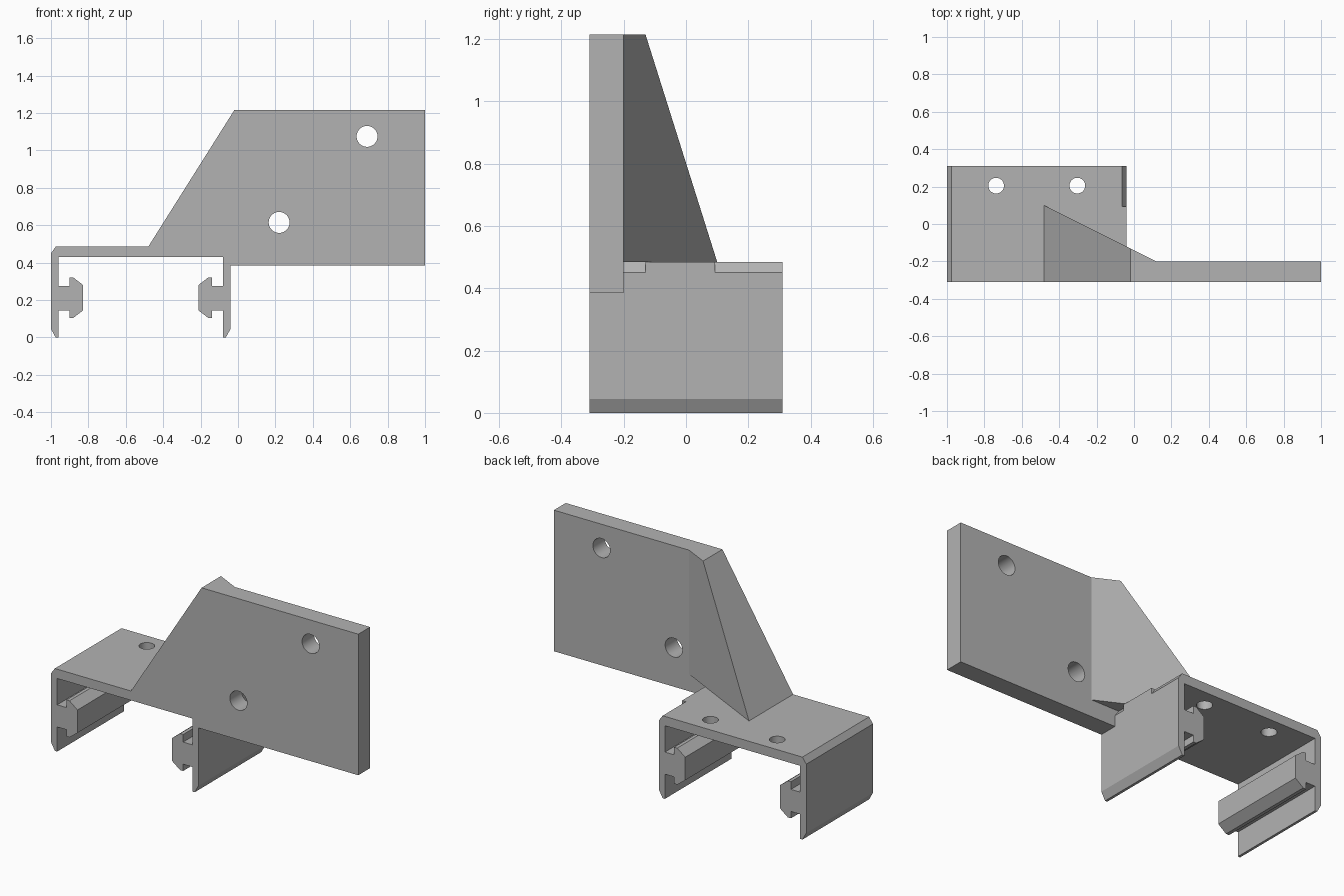
import bpy
import bmesh
from math import pi, radians
from mathutils import Matrix

cube = bpy.data.objects.get("Cube")
if cube:
    bpy.data.objects.remove(cube, do_unlink=True)

grey = bpy.data.materials.new("plain_grey")
grey.use_nodes = True
GREY = (0.45, 0.45, 0.45, 1)
grey.diffuse_color = GREY
grey.node_tree.nodes["Principled BSDF"].inputs["Base Color"].default_value = GREY

FRONT, BACK = -0.31, 0.31
PLATE_BACK = -0.20
TOP, ROOF, UNDER = 1.215, 0.485, 0.43
MID = -0.52  # centre of the clip


def finish(name, bm):
    bmesh.ops.recalc_face_normals(bm, faces=bm.faces)
    mesh = bpy.data.meshes.new(name)
    bm.to_mesh(mesh)
    bm.free()
    mesh.materials.append(grey)
    obj = bpy.data.objects.new(name, mesh)
    bpy.context.collection.objects.link(obj)
    return obj


def extrude_y(name, profile, y0, y1):
    """Extrude an x-z outline from y0 to y1."""
    bm = bmesh.new()
    face = bm.faces.new([bm.verts.new((x, y0, z)) for x, z in profile])
    geom = bmesh.ops.extrude_face_region(bm, geom=[face])["geom"]
    verts = [g for g in geom if isinstance(g, bmesh.types.BMVert)]
    bmesh.ops.translate(bm, verts=verts, vec=(0, y1 - y0, 0))
    return finish(name, bm)


def hull(name, points):
    bm = bmesh.new()
    for p in points:
        bm.verts.new(p)
    bmesh.ops.convex_hull(bm, input=bm.verts)
    bmesh.ops.dissolve_limit(bm, angle_limit=radians(0.5),
                             verts=bm.verts, edges=bm.edges)
    return finish(name, bm)


def cylinder(name, centre, radius, depth, turn):
    bm = bmesh.new()
    bmesh.ops.create_cone(bm, cap_ends=True, segments=40, radius1=radius,
                          radius2=radius, depth=depth,
                          matrix=Matrix.Translation(centre) @ Matrix.Rotation(turn, 4, 'X'))
    return finish(name, bm)


def combine(target, tool, operation):
    mod = target.modifiers.new(operation.lower(), 'BOOLEAN')
    mod.operation = operation
    mod.solver = 'EXACT'
    mod.object = tool
    bpy.context.view_layer.objects.active = target
    bpy.ops.object.modifier_apply(modifier=mod.name)
    bpy.data.objects.remove(tool, do_unlink=True)


# Channel clip with an inward T-shaped rail on each leg
half = [(-0.975, ROOF), (-1, 0.45), (-1, 0.045), (-0.975, 0), (-0.96, 0),
        (-0.96, 0.145), (-0.90, 0.145), (-0.90, 0.105), (-0.88, 0.105),
        (-0.828, 0.145), (-0.828, 0.28), (-0.88, 0.32), (-0.90, 0.32),
        (-0.90, 0.275), (-0.96, 0.275), (-0.96, UNDER)]
mirrored = [(2 * MID - x, z) for x, z in reversed(half)]
bracket = extrude_y("mounting_bracket", half + mirrored, FRONT, BACK)

# Upright plate, gusset behind it, and the square block at the roof edge
plate = extrude_y("plate", [(-0.48, ROOF), (-0.02, TOP), (1, TOP), (1, 0.385),
                            (-0.06, 0.385), (-0.06, 0.46), (-0.48, 0.46)],
                  FRONT, PLATE_BACK)
gusset = hull("gusset", [(x, y, z) for x, y, z in (
    (-0.48, -0.25, ROOF), (-0.48, 0.10, ROOF), (0.12, -0.25, ROOF),
    (0.12, PLATE_BACK, ROOF), (-0.02, -0.25, TOP), (-0.02, -0.13, TOP),
    (0.12, -0.25, TOP), (0.12, PLATE_BACK, TOP))])
edge_block = extrude_y("edge_block", [(-0.2, 0.45), (-0.04, 0.45),
                                      (-0.04, ROOF), (-0.2, ROOF)], -0.13, 0.093)
for part in (edge_block, plate, gusset):
    combine(bracket, part, 'UNION')

# Screw holes through the plate and through the roof
for x, z in ((0.69, 1.075), (0.22, 0.615)):
    combine(bracket, cylinder("hole", (x, -0.25, z), 0.056, 0.4, pi / 2), 'DIFFERENCE')
for x in (-0.737, -0.303):
    combine(bracket, cylinder("hole", (x, 0.205, 0.46), 0.042, 0.2, 0), 'DIFFERENCE')

bpy.ops.object.select_all(action='DESELECT')
bracket.select_set(True)
bpy.context.view_layer.objects.active = bracket
bpy.ops.object.shade_smooth_by_angle(angle=radians(20))
